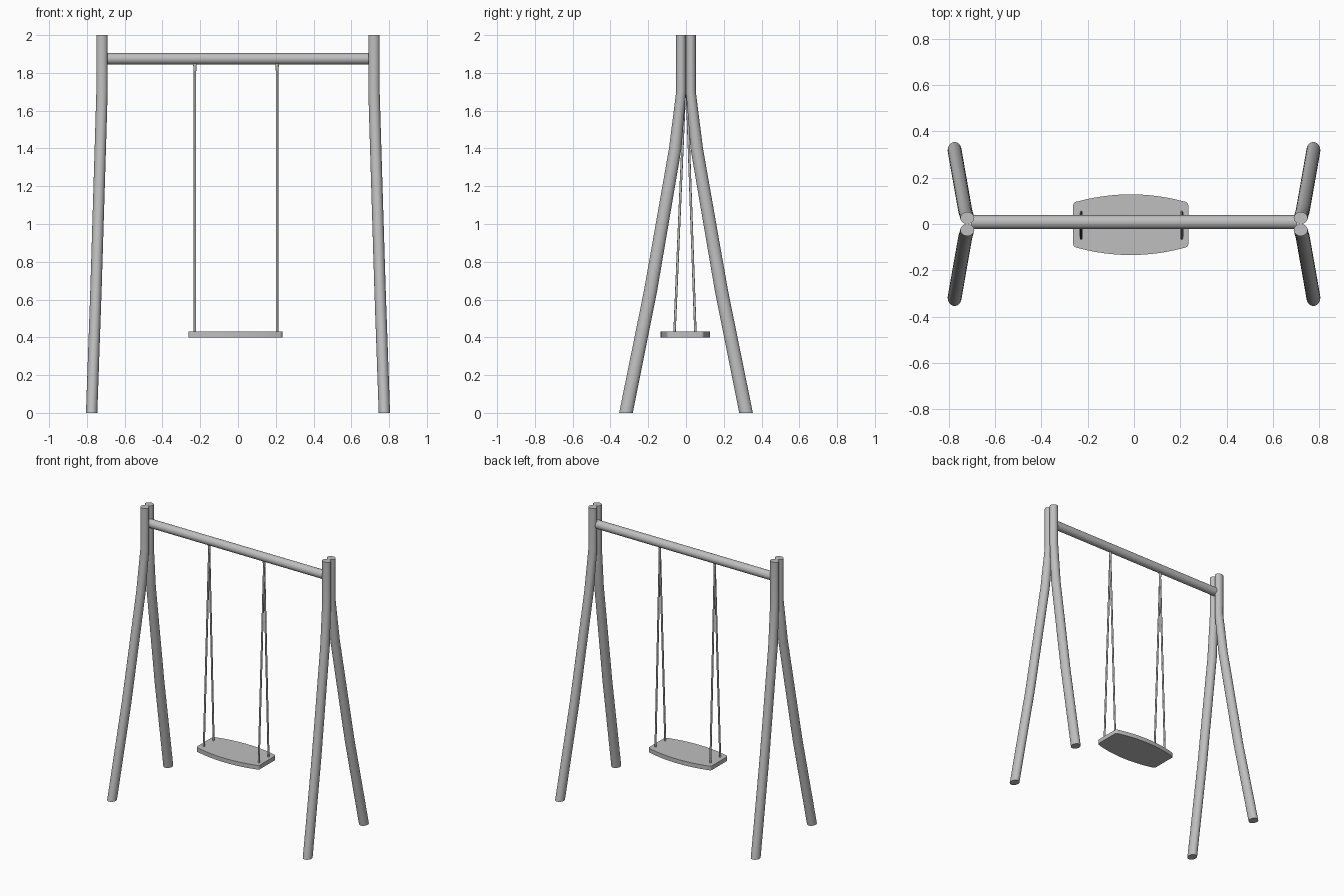
import bpy, bmesh, math
from mathutils import Vector

cube = bpy.data.objects.get("Cube")
if cube:
    bpy.data.objects.remove(cube, do_unlink=True)

grey = bpy.data.materials.new("plain_grey")
grey.use_nodes = True
colour = (0.52, 0.52, 0.52, 1)
grey.diffuse_color = colour
shader = next(n for n in grey.node_tree.nodes if n.type == 'BSDF_PRINCIPLED')
shader.inputs["Base Color"].default_value = colour


def finish(name, bm, smooth=True):
    bmesh.ops.recalc_face_normals(bm, faces=bm.faces)
    mesh = bpy.data.meshes.new(name)
    bm.to_mesh(mesh)
    bm.free()
    mesh.materials.append(grey)
    obj = bpy.data.objects.new(name, mesh)
    bpy.context.collection.objects.link(obj)
    if smooth:
        bpy.ops.object.select_all(action='DESELECT')
        obj.select_set(True)
        bpy.context.view_layer.objects.active = obj
        bpy.ops.object.shade_smooth_by_angle(angle=math.radians(35))
    return obj


def tube(name, sections, u, v, sides):
    """Loft ellipses; each section is (centre, radius along u, radius along v)."""
    bm = bmesh.new()
    u, v = Vector(u), Vector(v)
    rings = []
    for centre, ru, rv in sections:
        angles = [2 * math.pi * i / sides for i in range(sides)]
        rings.append([bm.verts.new(Vector(centre) + u * ru * math.cos(a) + v * rv * math.sin(a))
                      for a in angles])
    for a, b in zip(rings, rings[1:]):
        for i in range(sides):
            j = (i + 1) % sides
            bm.faces.new((a[i], a[j], b[j], b[i]))
    bm.faces.new(rings[0])
    bm.faces.new(rings[-1])
    return finish(name, bm)


X, Y, Z = (1, 0, 0), (0, 1, 0), (0, 0, 1)

# Four bent legs, paired at the top: x, y, z, radius along y
leg_path = [(0.775, 0.318, 0, 0.036), (0.752, 0.187, 0.65, 0.035),
            (0.729, 0.057, 1.4, 0.033), (0.72, 0.026, 1.7, 0.026),
            (0.72, 0.026, 2, 0.026)]
for side, sx in (("left", 1), ("right", -1)):
    for end, sy in (("front", -1), ("back", 1)):
        tube(f"{end}_{side}_leg",
             [((sx * x, sy * y, z), 0.03, r) for x, y, z, r in leg_path], X, Y, 32)

# Crossbeam
tube("crossbeam", [((x, 0.008, 1.875), 0.03, 0.03) for x in (-0.705, 0.705)], Y, Z, 32)

# Ropes splay from the beam down to the seat, with a small hanger on top
for side, x in (("left", 0.207), ("right", -0.228)):
    for end, y in (("front", -0.061), ("back", 0.05)):
        tube(f"{end}_{side}_rope",
             [((x, y, 0.42), 0.0065, 0.0065), ((x, 0, 1.85), 0.0065, 0.0065)], X, Y, 12)
    tube(f"{side}_hanger",
         [((x, 0, 1.81), 0.007, 0.007), ((x, 0, 1.85), 0.01, 0.01)], X, Y, 12)

# Seat board: bowed long edges, rounded corners
half, bow, depth, corner, steps = 0.249, 0.036, 0.095, 0.018, 24
edge = []
for i in range(steps + 1):
    x = (half - corner) * (1 - 2 * i / steps)
    edge.append((x, depth + bow * (1 - (x / half) ** 2)))
end_y = edge[0][1]
arc = [(half - corner + corner * math.sin(a), end_y - corner + corner * math.cos(a))
       for a in (math.radians(d) for d in (90, 67, 45, 22))]
back = arc + edge + [(-x, y) for x, y in reversed(arc)]
outline = back + [(-x, -y) for x, y in back]
bm = bmesh.new()
base = bm.faces.new([bm.verts.new((x - 0.014, y - 0.003, 0.4)) for x, y in outline])
extruded = bmesh.ops.extrude_face_region(bm, geom=[base], use_keep_orig=True)
bmesh.ops.translate(bm, vec=(0, 0, 0.03),
                    verts=[g for g in extruded["geom"] if isinstance(g, bmesh.types.BMVert)])
finish("seat", bm)
